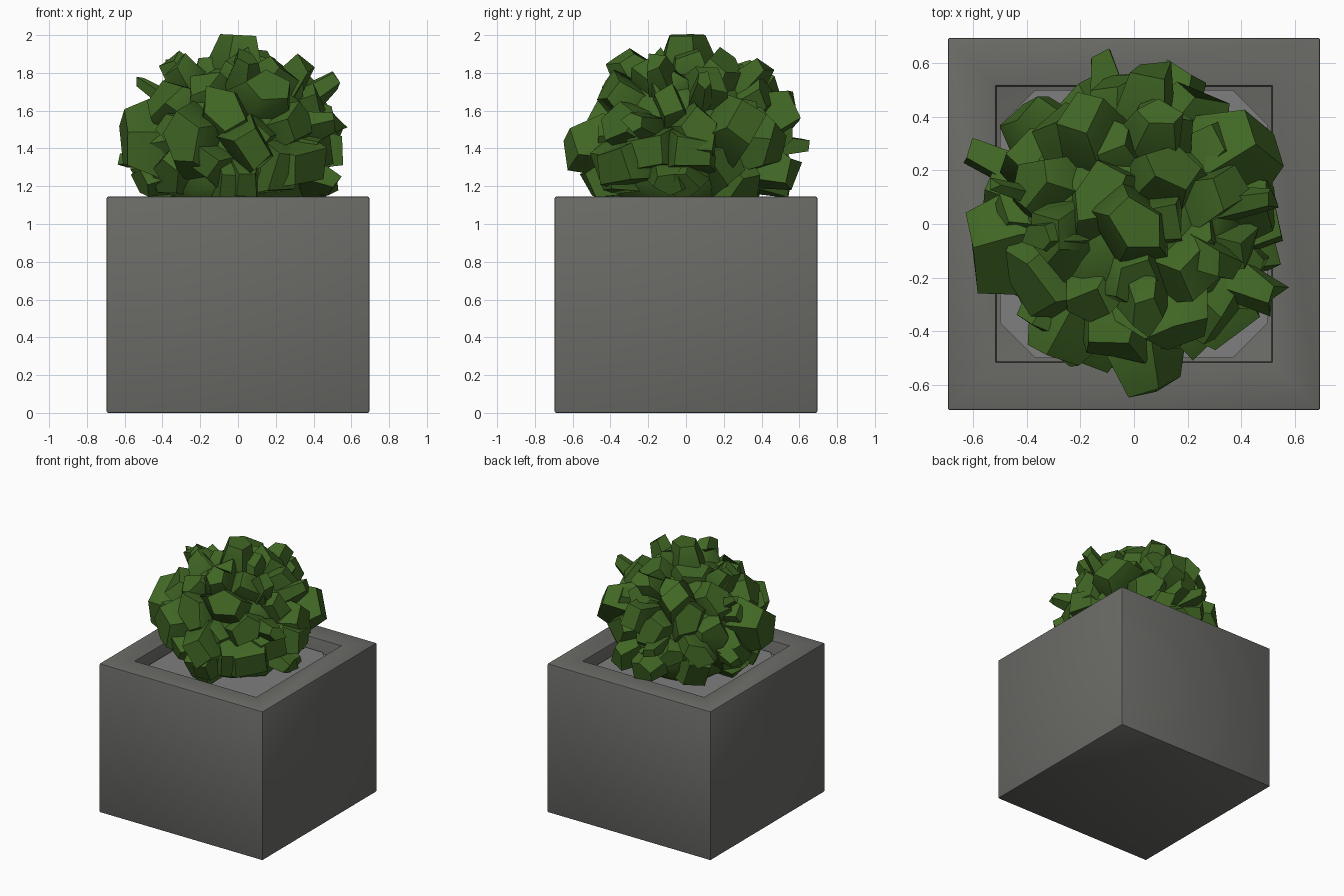
import bpy, bmesh, math, random
from mathutils import Vector

if "Cube" in bpy.data.objects:
    bpy.data.objects.remove(bpy.data.objects["Cube"])

random.seed(5)


def material(name, rgb):
    m = bpy.data.materials.new(name)
    m.diffuse_color = (*rgb, 1)
    m.use_nodes = True
    m.node_tree.nodes["Principled BSDF"].inputs["Base Color"].default_value = m.diffuse_color
    return m


def finish(bm, name, mat, angle):
    bmesh.ops.recalc_face_normals(bm, faces=bm.faces)
    me = bpy.data.meshes.new(name)
    bm.to_mesh(me)
    bm.free()
    me.materials.append(mat)
    ob = bpy.data.objects.new(name, me)
    bpy.context.collection.objects.link(ob)
    bpy.ops.object.select_all(action='DESELECT')
    bpy.context.view_layer.objects.active = ob
    ob.select_set(True)
    bpy.ops.object.shade_smooth_by_angle(angle=math.radians(angle))
    return ob


def box(bm, sx, sy, z0, z1):
    bmesh.ops.create_cube(bm, size=1)
    for v in bm.verts:
        v.co = Vector((v.co.x * sx, v.co.y * sy, z0 if v.co.z < 0 else z1))


concrete = material("dark_concrete", (0.145, 0.145, 0.135))
gravel = material("grey_gravel", (0.21, 0.21, 0.21))
leaf = material("leaf_green", (0.052, 0.135, 0.018))

# Square pot with a recessed opening and slightly softened edges
bm = bmesh.new()
box(bm, 1.39, 1.39, 0, 1.145)
top = max(bm.faces, key=lambda f: f.calc_center_median().z)
bmesh.ops.inset_region(bm, faces=[top], thickness=0.18, use_even_offset=True)
hole = bmesh.ops.extrude_face_region(bm, geom=[top])
for v in [g for g in hole["geom"] if isinstance(g, bmesh.types.BMVert)]:
    v.co.z = 1.04
if top.is_valid:
    bm.faces.remove(top)
edges = [e for e in bm.edges if e.is_manifold and e.calc_face_angle(0) > 0.5]
bmesh.ops.bevel(bm, geom=edges, offset=0.008, segments=2, profile=0.5, affect='EDGES')
finish(bm, "pot", concrete, 40)

# Gravel bed with clipped corners, set below the rim
bm = bmesh.new()
box(bm, 1.0, 1.0, 0.98, 1.06)
upright = [e for e in bm.edges if abs(e.verts[0].co.z - e.verts[1].co.z) > 0.01]
bmesh.ops.bevel(bm, geom=upright, offset=0.13, segments=1, affect='EDGES')
finish(bm, "gravel_bed", gravel, 30)

# Bush: a rough core covered with flared, blunt-ended leaf clumps
CENTRE = Vector((-0.02, 0, 1.41))


def clump(bm, tip, width, jitter=0.07):
    out = (tip - CENTRE).normalized()
    side = out.orthogonal().normalized()
    up = out.cross(side)
    spin = random.uniform(0, 6.28)
    side, up = (side * math.cos(spin) + up * math.sin(spin),
                up * math.cos(spin) - side * math.sin(spin))
    n = random.choice((4, 4, 5, 5))
    rings = []
    for dist, w in ((0.25, 0.8), (0.70, 1.45), (1.0, 0.9)):
        ring = []
        for i in range(n):
            a = math.tau * (i + 0.5) / n
            r = width * w * random.uniform(0.85, 1.2)
            p = CENTRE.lerp(tip, dist) + side * math.cos(a) * r * 1.2 + up * math.sin(a) * r * 0.9
            ring.append(bm.verts.new(p - out * random.uniform(0, jitter) * dist ** 2))
        rings.append(ring)
    for lo, hi in zip(rings, rings[1:]):
        for i in range(n):
            j = (i + 1) % n
            bm.faces.new((lo[i], lo[j], hi[j], hi[i]))
    bm.faces.new(rings[-1])
    bm.faces.new(rings[0][::-1])


bm = bmesh.new()
bmesh.ops.create_icosphere(bm, subdivisions=3, radius=0.44)
for v in bm.verts:
    v.co = v.co * random.uniform(0.95, 1.05) + CENTRE

# Prominent clumps: tip x, y, z and half width
for x, y, z, w in (
        (0.01, 0, 2.0, .10), (-.13, .66, 1.42, .05), (.07, .60, 1.63, .11),
        (.20, .58, 1.27, .09), (.51, .33, 1.55, .14), (.56, .05, 1.38, .12),
        (.55, -.29, 1.55, .06), (.39, -.41, 1.3, .13), (.09, -.63, 1.4, .11),
        (-.32, -.51, 1.45, .14), (-.62, -.12, 1.45, .15), (-.63, .28, 1.33, .05),
        (-.42, .45, 1.4, .10), (-.37, -.05, 1.89, .07), (-.54, .15, 1.77, .03),
        (.53, .10, 1.77, .05), (.05, -.36, 1.90, .08), (.10, .43, 1.86, .08),
        (-.54, -.15, 1.2, .09), (.54, -.1, 1.2, .08), (.05, -.55, 1.2, .09),
        (.0, .57, 1.2, .09), (-.2, .43, 1.80, .10), (.37, -.17, 1.87, .07)):
    clump(bm, Vector((x, y, z)), w, 0.0 if z == 2.0 else 0.05)

# Broad filler clumps spread evenly over the ball
COUNT = 50
for i in range(COUNT):
    h = 1 - 2 * (i + 0.5) / COUNT
    if h < -0.55:
        continue
    a = i * 2.39996
    r = math.sqrt(1 - h * h)
    d = Vector((r * math.cos(a), r * math.sin(a), h))
    clump(bm, CENTRE + d * random.uniform(0.51, 0.59), random.uniform(0.08, 0.13))
finish(bm, "bush", leaf, 50)
